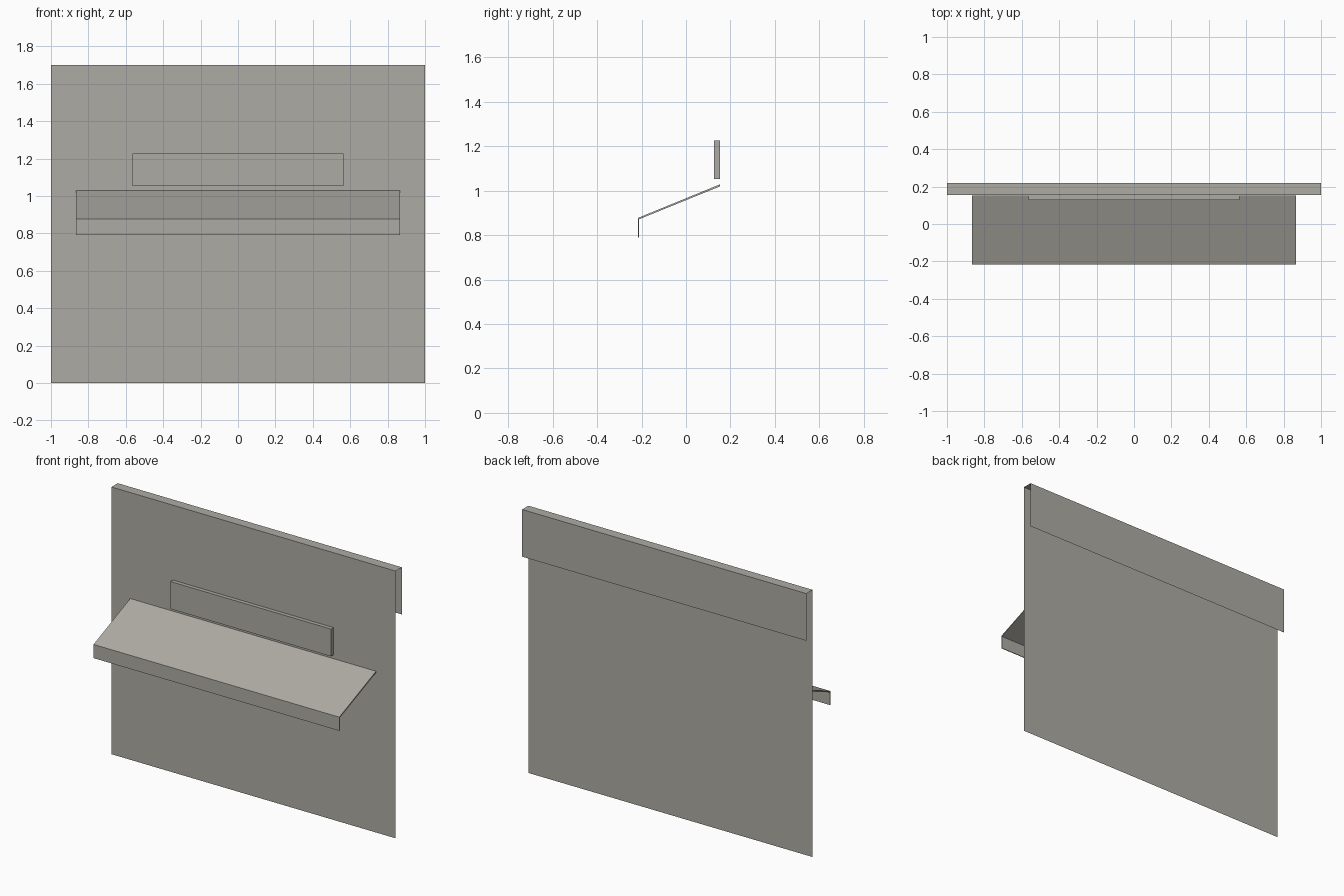
import bpy
import bmesh

cube = bpy.data.objects.get("Cube")
if cube:
    bpy.data.objects.remove(cube, do_unlink=True)

# One painted metal colour for everything
metal = bpy.data.materials.new("warm grey metal")
metal.use_nodes = True
colour = (0.42, 0.41, 0.37, 1)
metal.diffuse_color = colour
metal.node_tree.nodes["Principled BSDF"].inputs["Base Color"].default_value = colour


def extrude_profile(name, profile, half_width, solid):
    """Sweep a (y, z) profile along x; solid closes the outline and caps its ends."""
    bm = bmesh.new()
    left, right = ([bm.verts.new((x, y, z)) for y, z in profile]
                   for x in (-half_width, half_width))
    count = len(profile)
    for i in range(count if solid else count - 1):
        j = (i + 1) % count
        bm.faces.new((left[i], left[j], right[j], right[i]))
    if solid:
        bm.faces.new(left)
        bm.faces.new(right)
        bmesh.ops.recalc_face_normals(bm, faces=bm.faces)
    mesh = bpy.data.meshes.new(name)
    bm.to_mesh(mesh)
    bm.free()
    mesh.materials.append(metal)
    obj = bpy.data.objects.new(name, mesh)
    bpy.context.collection.objects.link(obj)
    return obj


# Large sheet, folded over the top into a short rear flange
front, back, top = 0.156, 0.219, 1.7
extrude_profile("back_panel", [(back, 1.4), (back, top), (front, top), (front, 0)][::-1],
                1.0, False)

# Sloping shelf with a turned-down front lip
extrude_profile("sloped_shelf", [(0.152, 1.028), (-0.217, 0.877), (-0.217, 0.79),
                                 (-0.212, 0.79), (-0.212, 0.871), (0.152, 1.019)],
                0.865, True)

# Raised bar above the shelf
extrude_profile("raised_bar", [(0.127, 1.052), (0.127, 1.226),
                               (0.152, 1.226), (0.152, 1.052)], 0.565, True)

# Face the open sheet outwards
sheet = bpy.data.objects["back_panel"].data
if sum(p.normal.z for p in sheet.polygons) < 0:
    sheet.flip_normals()
